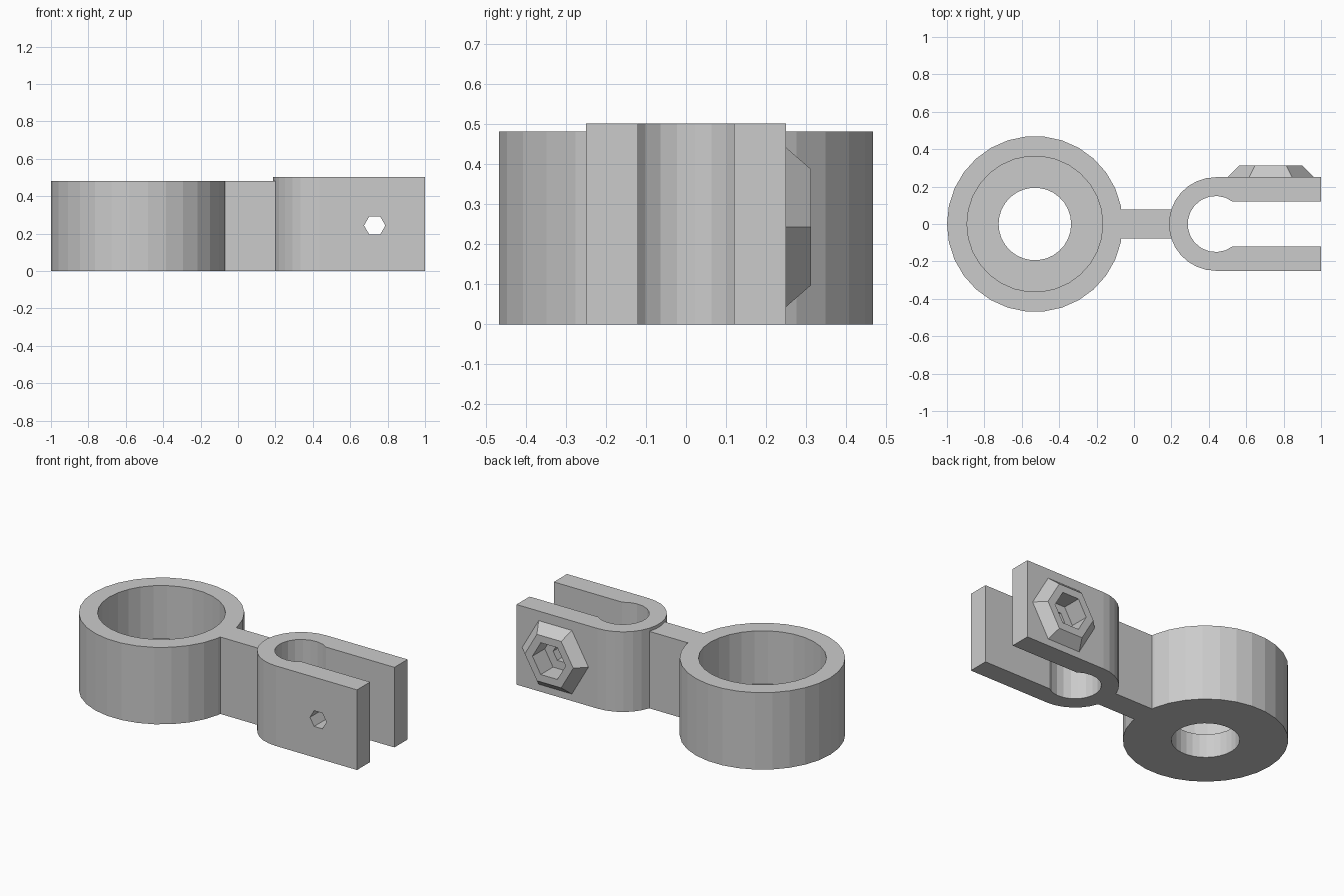
import bpy, bmesh
from math import cos, sin, radians, asin, degrees
from mathutils import Vector

cube = bpy.data.objects.get("Cube")
if cube:
    bpy.data.objects.remove(cube, do_unlink=True)

grey = bpy.data.materials.new("plain grey")
grey.use_nodes = True
COLOR = (0.6, 0.6, 0.6, 1)
grey.diffuse_color = COLOR
grey.node_tree.nodes["Principled BSDF"].inputs["Base Color"].default_value = COLOR


def loft(name, rings, closed=False):
    """Skin equal rings of points; cap the ends or join the last to the first."""
    bm = bmesh.new()
    loops = [[bm.verts.new(p) for p in ring] for ring in rings]
    pairs = list(zip(loops, loops[1:]))
    if closed:
        pairs.append((loops[-1], loops[0]))
    else:
        bm.faces.new(loops[0])
        bm.faces.new(loops[-1])
    n = len(loops[0])
    for a, b in pairs:
        for i in range(n):
            j = (i + 1) % n
            bm.faces.new((a[i], a[j], b[j], b[i]))
    bmesh.ops.recalc_face_normals(bm, faces=bm.faces)
    mesh = bpy.data.meshes.new(name)
    bm.to_mesh(mesh)
    bm.free()
    mesh.materials.append(grey)
    obj = bpy.data.objects.new(name, mesh)
    bpy.context.collection.objects.link(obj)
    return obj


def arc(cx, r, start, end, steps):
    angles = [radians(start + (end - start) * i / steps) for i in range(steps + 1)]
    return [(cx + r * cos(a), r * sin(a)) for a in angles]


def at_height(outline, z):
    return [Vector((x, y, z)) for x, y in outline]


def hexagon(r, y):
    """Upright six-sided ring around the bolt axis."""
    return [Vector((BOLT_X + r * cos(radians(60 * i)), y, BOLT_Z + r * sin(radians(60 * i))))
            for i in range(6)]


def boolean(obj, other, operation):
    """Apply one boolean and remove the helper object."""
    other.hide_render = True
    mod = obj.modifiers.new(operation.lower(), "BOOLEAN")
    mod.operation, mod.solver, mod.object = operation, "EXACT", other
    graph = bpy.context.evaluated_depsgraph_get()
    mesh = bpy.data.meshes.new_from_object(obj.evaluated_get(graph))
    obj.modifiers.clear()
    obj.data = mesh
    bpy.data.objects.remove(other, do_unlink=True)


HUB_X, HUB_TOP, FLOOR = -0.53, 0.482, 0.15
CLAMP_X, CLAMP_TOP = 0.437, 0.502
ARM_OUT, ARM_IN, BORE = 0.25, 0.12, 0.15
BOLT_X, BOLT_Z = 0.731, 0.243

# Round cup with a stepped bore
profile = [(0.47, 0), (0.47, HUB_TOP), (0.363, HUB_TOP), (0.363, FLOOR),
           (0.194, FLOOR), (0.194, 0)]
loft("round_cup", [at_height(arc(HUB_X, r, 0, 360, 30)[:-1], z) for r, z in profile], closed=True)

# Web joining cup and clamp
web = [(-0.1, -0.078), (0.22, -0.078), (0.22, 0.078), (-0.1, 0.078)]
loft("connecting_web", [at_height(web, 0), at_height(web, HUB_TOP)])

# Forked clamp with a round throat
throat = degrees(asin(ARM_IN / BORE))
fork = arc(CLAMP_X, ARM_OUT, 90, 270, 15)
fork += [(1, -ARM_OUT), (1, -ARM_IN)]
fork += arc(CLAMP_X, BORE, 360 - throat, throat, 15)
fork += [(1, ARM_IN), (1, ARM_OUT)]
clamp = loft("forked_clamp", [at_height(fork, 0), at_height(fork, CLAMP_TOP)])

# Tapered nut boss, nut pocket and bolt hole through both arms
boss = loft("nut_boss", [hexagon(0.26, 0.23), hexagon(0.23, 0.25), hexagon(0.168, 0.312)])
# keep the buried part of the boss narrower than its visible foot
for v in boss.data.vertices:
    if v.co.y < 0.24:
        v.co.x = BOLT_X + (v.co.x - BOLT_X) * 0.8
        v.co.z = BOLT_Z + (v.co.z - BOLT_Z) * 0.8
boolean(clamp, boss, "UNION")
boolean(clamp, loft("nut_pocket", [hexagon(0.115, 0.19), hexagon(0.115, 0.4)]), "DIFFERENCE")
boolean(clamp, loft("bolt_hole", [hexagon(0.057, -0.4), hexagon(0.057, 0.4)]), "DIFFERENCE")
